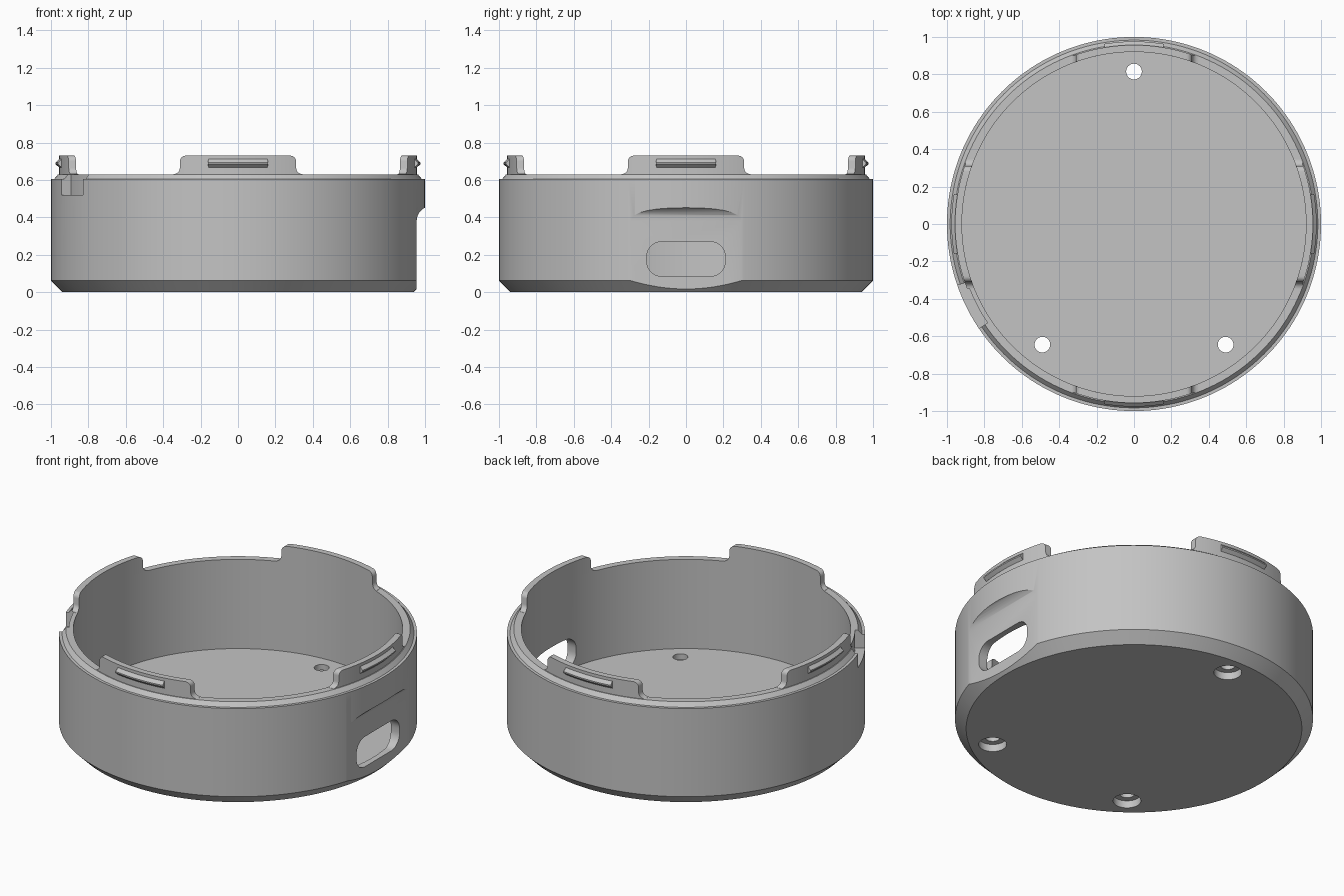
import bpy, bmesh
from math import sin, cos, radians, sqrt
from mathutils import Matrix

if "Cube" in bpy.data.objects:
    bpy.data.objects.remove(bpy.data.objects["Cube"])

grey = bpy.data.materials.new("plain_grey")
grey.use_nodes = True
COLOUR = (0.55, 0.55, 0.55, 1)
grey.diffuse_color = COLOUR
grey.node_tree.nodes["Principled BSDF"].inputs["Base Color"].default_value = COLOUR

RIM, TOP = 0.63, 0.73
INNER, TAB_OUTER = 0.92, 0.957


def finish(name, bm):
    bmesh.ops.recalc_face_normals(bm, faces=bm.faces)
    mesh = bpy.data.meshes.new(name)
    bm.to_mesh(mesh)
    bm.free()
    mesh.materials.append(grey)
    obj = bpy.data.objects.new(name, mesh)
    bpy.context.collection.objects.link(obj)
    return obj


def smooth(obj):
    bpy.ops.object.select_all(action='DESELECT')
    obj.select_set(True)
    bpy.context.view_layer.objects.active = obj
    bpy.ops.object.shade_smooth_by_angle(angle=radians(28))


def lathe(name, profile, steps=160):
    """Turn an open (radius, z) profile about z and close both ends with discs."""
    bm = bmesh.new()
    rings = [[bm.verts.new((r * cos(radians(360 * i / steps)),
                            r * sin(radians(360 * i / steps)), z)) for i in range(steps)]
             for r, z in profile]
    for low, high in zip(rings, rings[1:]):
        for i in range(steps):
            k = (i + 1) % steps
            bm.faces.new((low[i], low[k], high[k], high[i]))
    bm.faces.new(rings[0])
    bm.faces.new(rings[-1])
    return finish(name, bm)


def loft(name, sections):
    """Skin a row of equal closed sections and cap the two ends."""
    bm = bmesh.new()
    cols = [[bm.verts.new(p) for p in section] for section in sections]
    for a, b in zip(cols, cols[1:]):
        for j in range(len(a)):
            k = (j + 1) % len(a)
            bm.faces.new((a[j], b[j], b[k], a[k]))
    bm.faces.new(cols[0])
    bm.faces.new(cols[-1])
    return finish(name, bm)


def sector(name, profile, start, end, steps=12):
    """Sweep a closed (radius, z) profile through part of a turn."""
    angles = [radians(start + (end - start) * i / steps) for i in range(steps + 1)]
    return loft(name, [[(r * cos(a), r * sin(a), z) for r, z in profile] for a in angles])


def prism(name, points, offset):
    """Extrude a closed loop of 3D points by an offset."""
    moved = [tuple(p + d for p, d in zip(point, offset)) for point in points]
    return loft(name, [points, moved])


def arc(cx, cy, r, a0, a1, n=8):
    return [(cx + r * cos(radians(a0 + (a1 - a0) * i / n)),
             cy + r * sin(radians(a0 + (a1 - a0) * i / n))) for i in range(n + 1)]


def cut(target, cutter):
    cutter.hide_render = True
    mod = target.modifiers.new("cut", 'BOOLEAN')
    mod.operation, mod.solver, mod.object = 'DIFFERENCE', 'EXACT', cutter
    bpy.context.view_layer.objects.active = target
    bpy.ops.object.modifier_apply(modifier=mod.name)
    bpy.data.objects.remove(cutter)


# Cup with chamfered base, stepped rim and flat floor
body = lathe("cup_body", [(0.938, 0), (1, 0.062), (1, 0.605), (0.983, 0.605),
                          (0.962, RIM), (INNER, RIM), (INNER, 0.08)])

# Flat port recess with a curved top, on the +x side
recess = [(0.955, -0.1)] + arc(1.035, 0.38, 0.08, 180, 90) + [(1.2, 0.46), (1.2, -0.1)]
cut(body, prism("recess_cutter", [(x, -0.5, z) for x, z in recess], (0, 1, 0)))

# Rounded port opening
slot = []
for cy, cz, a in ((0.13, 0.19, 0), (-0.13, 0.19, 90), (-0.13, 0.165, 180), (0.13, 0.165, 270)):
    slot += arc(cy, cz, 0.08, a, a + 90)
cut(body, prism("slot_cutter", [(0.8, y, z) for y, z in slot], (0.4, 0, 0)))

# Side notch under the rim
cut(body, sector("notch_cutter", [(0.945, 0.52), (1.1, 0.52), (1.1, 0.8), (0.945, 0.8)],
                 199.2, 214))

# Counterbored screw holes
for hx, hy in ((0, 0.815), (0.49, -0.645), (-0.49, -0.645)):
    for radius, depth in ((0.042, 0.2), (0.078, 0.095)):
        loop = [(x, y, -0.05) for x, y in arc(hx, hy, radius, 0, 360, 32)[:-1]]
        cut(body, prism("hole_cutter", loop, (0, 0, depth)))
smooth(body)

# Tab outline: foot fillet, short side, rounded top corner
half = arc(0.345, 0.665, 0.034, 270, 180, 6) + arc(0.28, 0.70, 0.03, 0, 90, 6)
span = [(0.28 - 0.04 * i, TOP) for i in range(1, 14)]
outline = half + span + [(-u, h) for u, h in reversed(half)]


def tab_section(u, h):
    corners = ((INNER, RIM), (INNER, h), (TAB_OUTER, h), (TAB_OUTER, RIM))
    return [(u, -sqrt(r * r - u * u), z) for r, z in corners]


# Four rim tabs, each with a snap ridge
RIDGE = [(0.95, 0.667), (0.957, 0.667), (0.976, 0.685), (0.976, 0.693),
         (0.957, 0.711), (0.95, 0.711)]
for side, turn in (("front", 0), ("left", 90), ("back", 180), ("right", 270)):
    tab = loft(side + "_tab", [tab_section(u, h) for u, h in outline])
    tab.data.transform(Matrix.Rotation(radians(turn), 4, 'Z'))
    smooth(tab)
    smooth(sector(side + "_snap_ridge", RIDGE, turn - 99.5, turn - 80.5))
